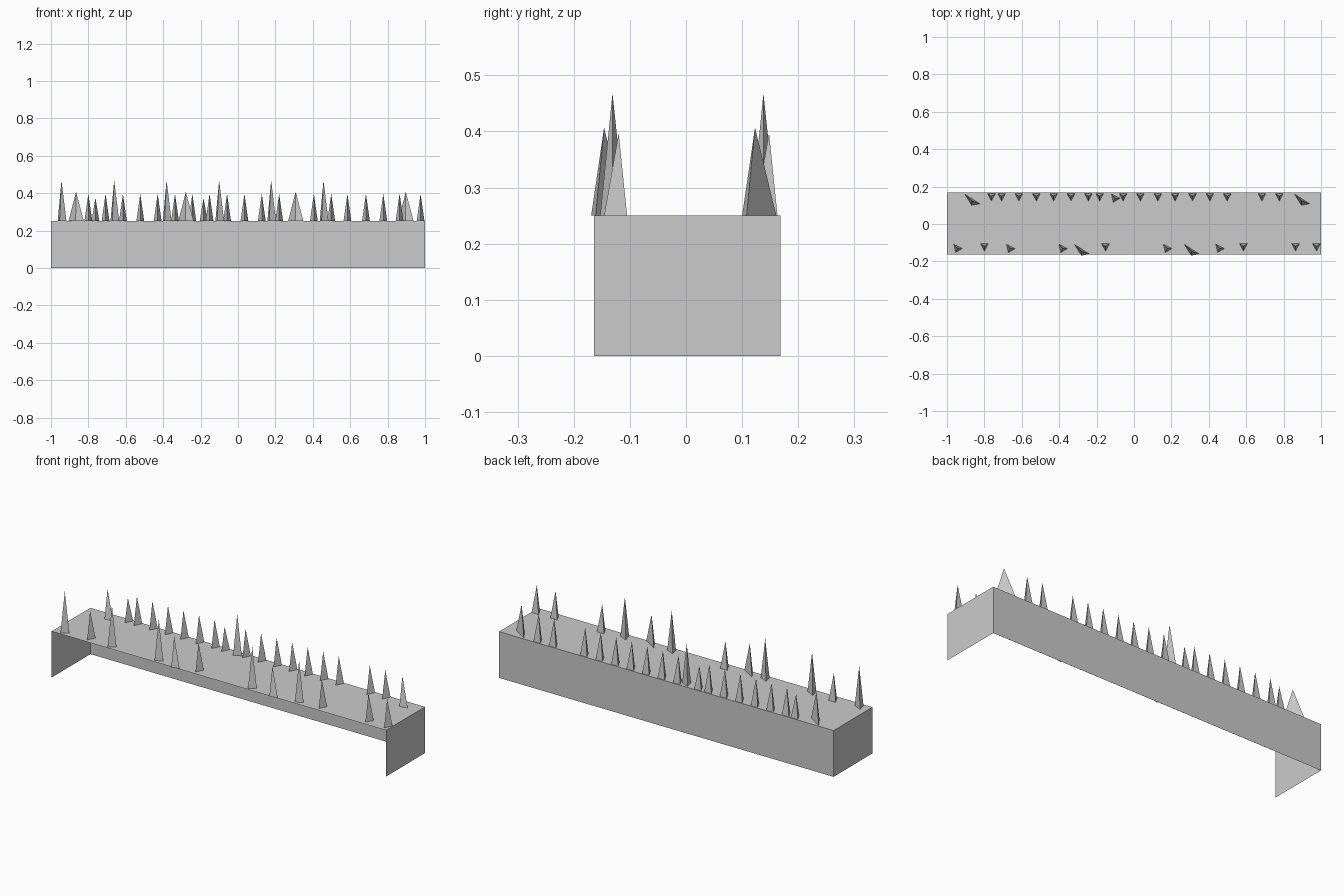
import bpy, bmesh

if "Cube" in bpy.data.objects:
    bpy.data.objects.remove(bpy.data.objects["Cube"])

X, Y0, Y1, H = 1.0, -0.164, 0.168, 0.25


def make_object(name, bm):
    mesh = bpy.data.meshes.new(name)
    bm.to_mesh(mesh)
    bm.free()
    obj = bpy.data.objects.new(name, mesh)
    bpy.context.collection.objects.link(obj)
    return obj


# Ledge: a box shell with open front and open underside
bm = bmesh.new()
bmesh.ops.create_cube(bm, size=1)
for v in bm.verts:
    v.co.x *= 2 * X
    v.co.y = Y1 if v.co.y > 0 else Y0
    v.co.z = H if v.co.z > 0 else 0
bm.normal_update()
hidden = [f for f in bm.faces if f.normal.z < -0.5 or f.normal.y < -0.5]
bmesh.ops.delete(bm, geom=hidden, context='FACES')
make_object("ledge", bm)

# Three-sided spike footprints, relative to the tip
SMALL = [(-0.021, 0.015), (0.0, -0.026), (0.021, 0.015)]
TALL = [(-0.020, 0.023), (-0.010, -0.022), (0.027, 0.0)]
WIDE = [(-0.040, 0.038), (-0.002, -0.023), (0.042, -0.015)]


def add_spikes(name, base, tip_z, y, xs):
    bm = bmesh.new()
    for x in xs:
        ring = [bm.verts.new((x + dx, y + dy, H)) for dx, dy in base]
        tip = bm.verts.new((x, y, tip_z))
        for i in range(3):
            bm.faces.new((ring[i], ring[(i + 1) % 3], tip))
    make_object(name, bm)


# Back row of spikes
step = 0.0928
back_small = [-0.708 + step * i for i in range(17) if i not in (6, 14)]
back_small = [x for x in back_small if x < 0.8]
add_spikes("back_small_spikes", SMALL, 0.397, 0.148, back_small)
add_spikes("back_short_spikes", SMALL, 0.375, 0.148, [-0.762, -0.184])
add_spikes("back_tall_spike", TALL, 0.468, 0.138, [-0.101])
add_spikes("back_wide_spikes", WIDE, 0.407, 0.123, [-0.866, 0.897])

# Front row of spikes
add_spikes("front_small_spikes", SMALL, 0.397, -0.120,
           [-0.80, -0.152, 0.585, 0.864, 0.976])
add_spikes("front_tall_spikes", TALL, 0.468, -0.131,
           [-0.944, -0.662, -0.382, 0.177, 0.457])
add_spikes("front_wide_spikes", WIDE, 0.407, -0.146, [-0.279, 0.308])
